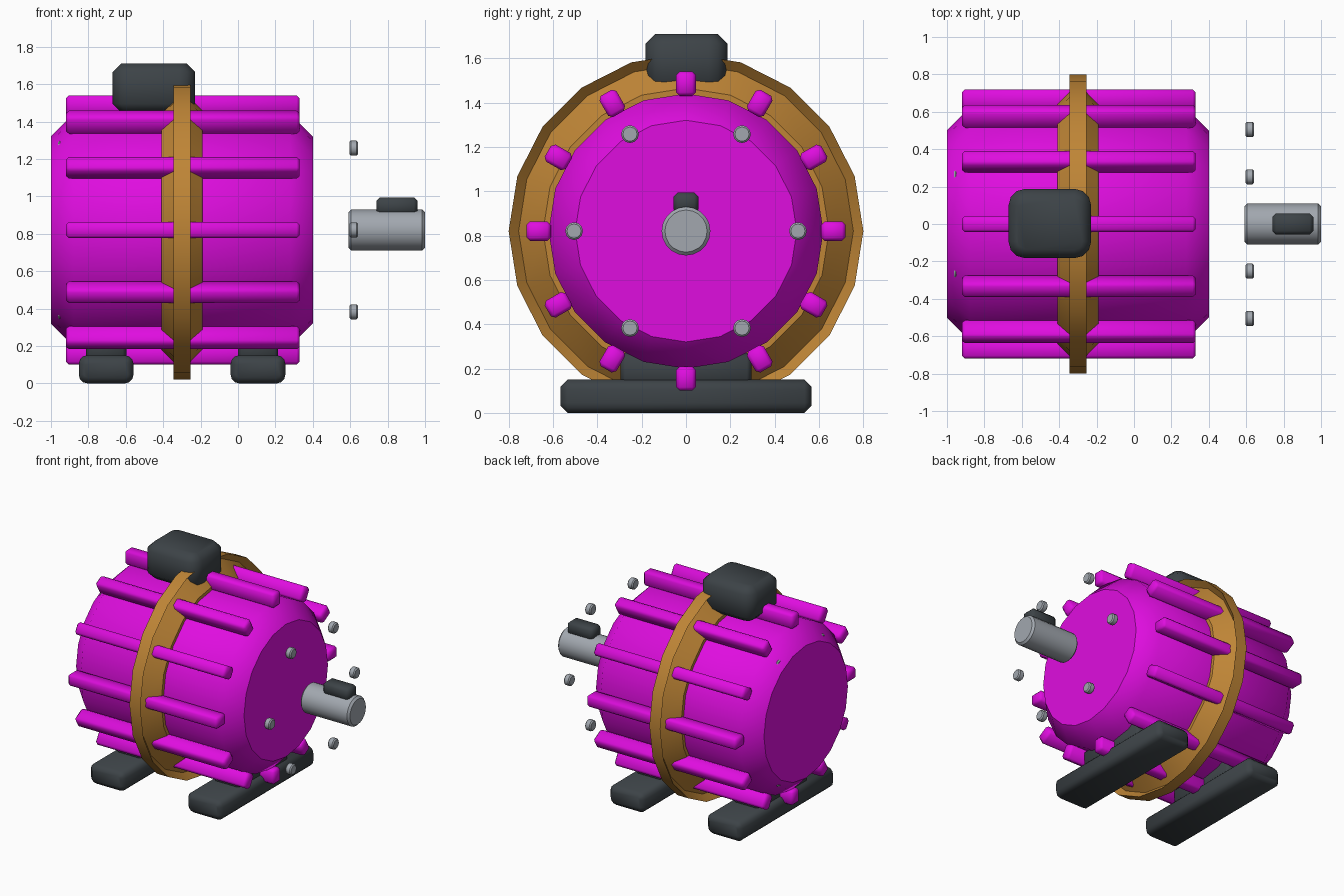
import bpy, bmesh, math
from mathutils import Matrix, Vector

cube = bpy.data.objects.get("Cube")
if cube:
    bpy.data.objects.remove(cube, do_unlink=True)

AXIS_Z = 0.82   # height of the motor axis
BAND_X = -0.3   # middle of the clamping band


def material(name, rgb):
    mat = bpy.data.materials.new(name)
    mat.use_nodes = True
    mat.diffuse_color = (*rgb, 1)
    mat.node_tree.nodes["Principled BSDF"].inputs["Base Color"].default_value = (*rgb, 1)
    return mat


magenta = material("magenta paint", (0.74, 0.004, 0.74))
bronze = material("bronze", (0.52, 0.235, 0.037))
charcoal = material("charcoal", (0.046, 0.056, 0.063))
steel = material("steel grey", (0.36, 0.39, 0.43))


def finish(bm, name, mat):
    bmesh.ops.recalc_face_normals(bm, faces=bm.faces)
    mesh = bpy.data.meshes.new(name)
    bm.to_mesh(mesh)
    bm.free()
    mesh.materials.append(mat)
    obj = bpy.data.objects.new(name, mesh)
    bpy.context.collection.objects.link(obj)
    return obj


def smooth(obj, degrees=30):
    bpy.ops.object.select_all(action='DESELECT')
    obj.select_set(True)
    bpy.context.view_layer.objects.active = obj
    bpy.ops.object.shade_smooth_by_angle(angle=math.radians(degrees))


def lathe(name, profile, mat, sides, centre=(0, 0, AXIS_Z), closed=False):
    """Turn (x, radius) points around an axis along x."""
    bm = bmesh.new()
    rings = []
    for x, r in profile:
        angles = [2 * math.pi * i / sides for i in range(sides)]
        rings.append([bm.verts.new(Vector(centre) + Vector((x, r * math.cos(a), r * math.sin(a))))
                      for a in angles])
    pairs = list(zip(rings, rings[1:]))
    if closed:
        pairs.append((rings[-1], rings[0]))
    else:
        bm.faces.new(rings[0])
        bm.faces.new(rings[-1])
    for a, b in pairs:
        for i in range(sides):
            j = (i + 1) % sides
            bm.faces.new((a[i], a[j], b[j], b[i]))
    return finish(bm, name, mat)


def box(name, low, high, mat, chamfer, round_axis=None, radius=0.0, turn=0.0):
    """Chamfered box; edges along round_axis are rounded first; turn is about the motor axis."""
    low, high = Vector(low), Vector(high)
    bm = bmesh.new()
    bmesh.ops.create_cube(bm, size=1)
    bmesh.ops.scale(bm, vec=high - low, verts=bm.verts)
    bmesh.ops.translate(bm, vec=(low + high) / 2, verts=bm.verts)
    if round_axis is not None:
        edges = [e for e in bm.edges
                 if abs((e.verts[0].co - e.verts[1].co).normalized()[round_axis]) > 0.9]
        bmesh.ops.bevel(bm, geom=edges, offset=radius, segments=3, profile=0.5, affect='EDGES')
        caps = [f for f in bm.faces if abs(f.normal[round_axis]) > 0.9]
        edges = list({e for f in caps for e in f.edges})
    else:
        edges = list(bm.edges)
    bmesh.ops.bevel(bm, geom=edges, offset=chamfer, segments=1, affect='EDGES')
    if turn:
        pivot = Vector((0, 0, AXIS_Z))
        bmesh.ops.rotate(bm, cent=pivot, matrix=Matrix.Rotation(turn, 3, 'X'), verts=bm.verts)
    obj = finish(bm, name, mat)
    smooth(obj, 50)
    return obj


# Main drum: chamfered ends, smooth wall, flat end caps
drum = lathe("drum", [(-1, 0.5), (-0.88, 0.62), (0.28, 0.62), (0.4, 0.5)], magenta, 20)
for face in drum.data.polygons:
    face.use_smooth = abs(face.normal.x) < 0.9

# Band: raised rim with a narrow waist and sloping base
half = [(0.11, 0.59), (0.11, 0.645), (0.002, 0.755), (0.045, 0.8)]
outline = ([(BAND_X + x, r) for x, r in half]
           + [(BAND_X - x, r) for x, r in reversed(half)])
smooth(lathe("band", outline, bronze, 20, closed=True))

# Cooling fins around the drum
for i in range(12):
    box(f"cooling_fin_{i + 1}", (-0.92, -0.044, AXIS_Z + 0.61), (0.33, 0.044, AXIS_Z + 0.72),
        magenta, 0.016, turn=i * math.pi / 6)

# Bolts: one ring ahead of the drum, one sunk into the far chamfer
for label, start in (("front", 0.595), ("rear", -0.963)):
    for i in range(6):
        a = i * math.pi / 3
        spot = (start, 0.505 * math.cos(a), AXIS_Z + 0.505 * math.sin(a))
        smooth(lathe(f"{label}_bolt_{i + 1}",
                     [(0, 0.032), (0.008, 0.04), (0.039, 0.04), (0.047, 0.032)],
                     steel, 12, spot), 35)

# Drive shaft and key
smooth(lathe("shaft", [(0.59, 0.095), (0.605, 0.11), (0.985, 0.11), (1.0, 0.095)],
             steel, 20), 35)
box("shaft_key", (0.74, -0.057, 0.9), (0.96, 0.057, 0.995), charcoal, 0.02)

# Terminal box on top
box("terminal_box", (-0.67, -0.182, 1.45), (-0.23, 0.187, 1.71), charcoal, 0.045, 2, 0.085)

# Feet with pads reaching up to the drum
for label, x in (("right", -0.705), ("left", 0.107)):
    box(f"{label}_foot", (x - 0.146, -0.565, 0), (x + 0.146, 0.565, 0.15),
        charcoal, 0.03, 1, 0.045)
    box(f"{label}_foot_pad", (x - 0.108, -0.295, 0.12), (x + 0.108, 0.295, 0.27),
        charcoal, 0.02)
